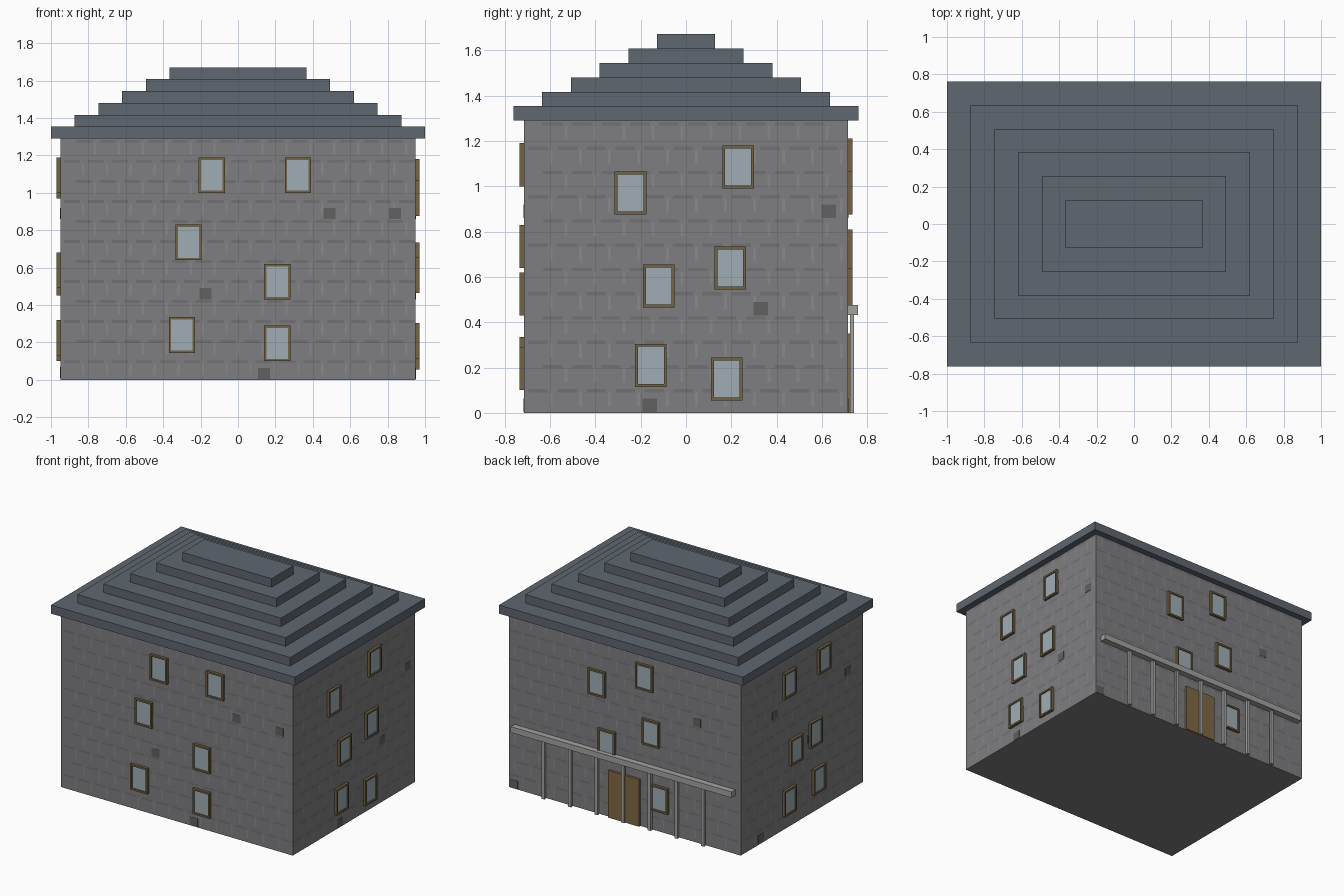
import bpy, bmesh
from mathutils import Matrix, Vector

if "Cube" in bpy.data.objects:
    bpy.data.objects.remove(bpy.data.objects["Cube"])

W, D, H = 0.95, 0.715, 1.29   # half width, half depth, wall height


def material(name, rgb):
    m = bpy.data.materials.new(name)
    m.diffuse_color = (*rgb, 1)
    m.use_nodes = True
    m.node_tree.nodes["Principled BSDF"].inputs["Base Color"].default_value = m.diffuse_color
    return m


STONE = material("stone", (0.21, 0.21, 0.22))
SHADE = material("stone_shade", (0.165, 0.165, 0.172))
LIGHT = material("stone_light", (0.25, 0.25, 0.255))
DARK = material("stone_dark", (0.12, 0.12, 0.12))
SLATE = material("slate", (0.115, 0.135, 0.16))
FRAME = material("frame_wood", (0.17, 0.125, 0.06))
GLASS = material("glass", (0.35, 0.42, 0.46))
DOOR = material("door_wood", (0.22, 0.14, 0.06))
TRIM = material("porch_grey", (0.36, 0.36, 0.35))

# Each wall: function from (along, out, up) to world space
WALLS = {
    "front": lambda u, d, z: Vector((u, -D - d, z)),
    "right": lambda u, d, z: Vector((W + d, u, z)),
    "back": lambda u, d, z: Vector((u, D + d, z)),
    "left": lambda u, d, z: Vector((-W - d, u, z)),
}


def add_box(bm, a, b):
    lo = Vector([min(p) for p in zip(a, b)])
    hi = Vector([max(p) for p in zip(a, b)])
    m = Matrix.Translation((lo + hi) / 2) @ Matrix.Diagonal((*(hi - lo), 1))
    bmesh.ops.create_cube(bm, size=1, matrix=m)


def finish(bm, name, mat):
    me = bpy.data.meshes.new(name)
    bm.to_mesh(me)
    bm.free()
    me.materials.append(mat)
    ob = bpy.data.objects.new(name, me)
    bpy.context.collection.objects.link(ob)
    return ob


def boxes(name, mat, pairs):
    bm = bmesh.new()
    for a, b in pairs:
        add_box(bm, a, b)
    return finish(bm, name, mat)


def wall_box(side, u0, u1, z0, z1, d0, d1):
    f = WALLS[side]
    return f(u0, d0, z0), f(u1, d1, z1)


# Main block
boxes("walls", STONE, [((-W, -D, 0), (W, D, H))])

# Stepped roof
STEP = 0.0635
for i in range(6):
    x, y, z = 1.0 - 0.127 * i, 0.762 - 0.127 * i, H + STEP * i
    boxes(f"roof_tier_{i + 1}", SLATE, [((-x, -y, z), (x, y, z + STEP))])

# Windows: centres on each wall
WINDOWS = {
    "front": [(-0.14, 1.095), (0.32, 1.095), (-0.265, 0.735),
              (0.21, 0.525), (-0.30, 0.24), (0.21, 0.195)],
    "right": [(-0.245, 0.97), (0.23, 1.085), (-0.12, 0.56),
              (0.195, 0.64), (-0.155, 0.21), (0.18, 0.15)],
    "back": [(0.225, 0.97), (-0.165, 1.115), (0.143, 0.545),
             (-0.218, 0.715), (-0.29, 0.245)],
    "left": [(-0.25, 1.095), (0.155, 1.065), (-0.15, 0.585),
             (0.08, 0.545), (-0.187, 0.225), (0.155, 0.195)],
}
HW, HH, T = 0.07, 0.095, 0.013
for side, spots in WINDOWS.items():
    bars, panes = [], []
    for u, z in spots:
        for s in (-1, 1):
            bars.append(wall_box(side, u + s * HW, u + s * (HW - T), z - HH, z + HH, -0.005, 0.02))
            bars.append(wall_box(side, u - HW + T, u + HW - T, z + s * HH, z + s * (HH - T), -0.005, 0.02))
        panes.append(wall_box(side, u - HW + T, u + HW - T, z - HH + T, z + HH - T, -0.005, 0.012))
    boxes(f"{side}_window_frames", FRAME, bars)
    boxes(f"{side}_window_panes", GLASS, panes)

# Odd dark stones
STONES = {
    "front": [(0.49, 0.89), (0.84, 0.89), (-0.175, 0.46), (0.14, 0.034)],
    "right": [(0.63, 0.89), (0.33, 0.46), (-0.16, 0.034)],
    "back": [(-0.59, 0.89), (0.91, 0.034)],
    "left": [(-0.54, 0.89), (0.316, 0.89), (-0.10, 0.56), (0.48, 0.04)],
}
for side, spots in STONES.items():
    boxes(f"{side}_dark_stones", DARK,
          [wall_box(side, u - 0.032, u + 0.032, z - 0.03, z + 0.03, -0.005, 0.002) for u, z in spots])


# Masonry courses: thin flat marks on all walls
def marks(name, mat, width, height, drop, shift):
    bm = bmesh.new()
    for side, f in WALLS.items():
        half = W if side in ("front", "back") else D
        for row in range(12):
            z = 0.105 + 0.107 * row - drop
            u = -half + 0.02 + shift + 0.064 * (row % 2)
            while u + width < half:
                q = [f(u, 0.001, z - height), f(u + width, 0.001, z - height),
                     f(u + width, 0.001, z), f(u, 0.001, z)]
                if side in ("back", "left"):
                    q.reverse()
                bm.faces.new([bm.verts.new(p) for p in q])
                u += 0.128
    finish(bm, name, mat)


marks("course_shadows", SHADE, 0.085, 0.014, 0.0, 0.0)
marks("upright_joints", LIGHT, 0.012, 0.06, 0.016, 0.095)

# Door and porch on the back
boxes("door", DOOR, [wall_box("back", -0.128, 0.128, 0, 0.35, -0.005, 0.016)])
boxes("porch_beam", TRIM, [((-0.905, D, 0.433), (0.905, 0.76, 0.477))])
boxes("porch_posts", TRIM,
      [((0.218 * i - 0.0125, 0.724, 0), (0.218 * i + 0.0125, 0.742, 0.433)) for i in range(-3, 4)])
